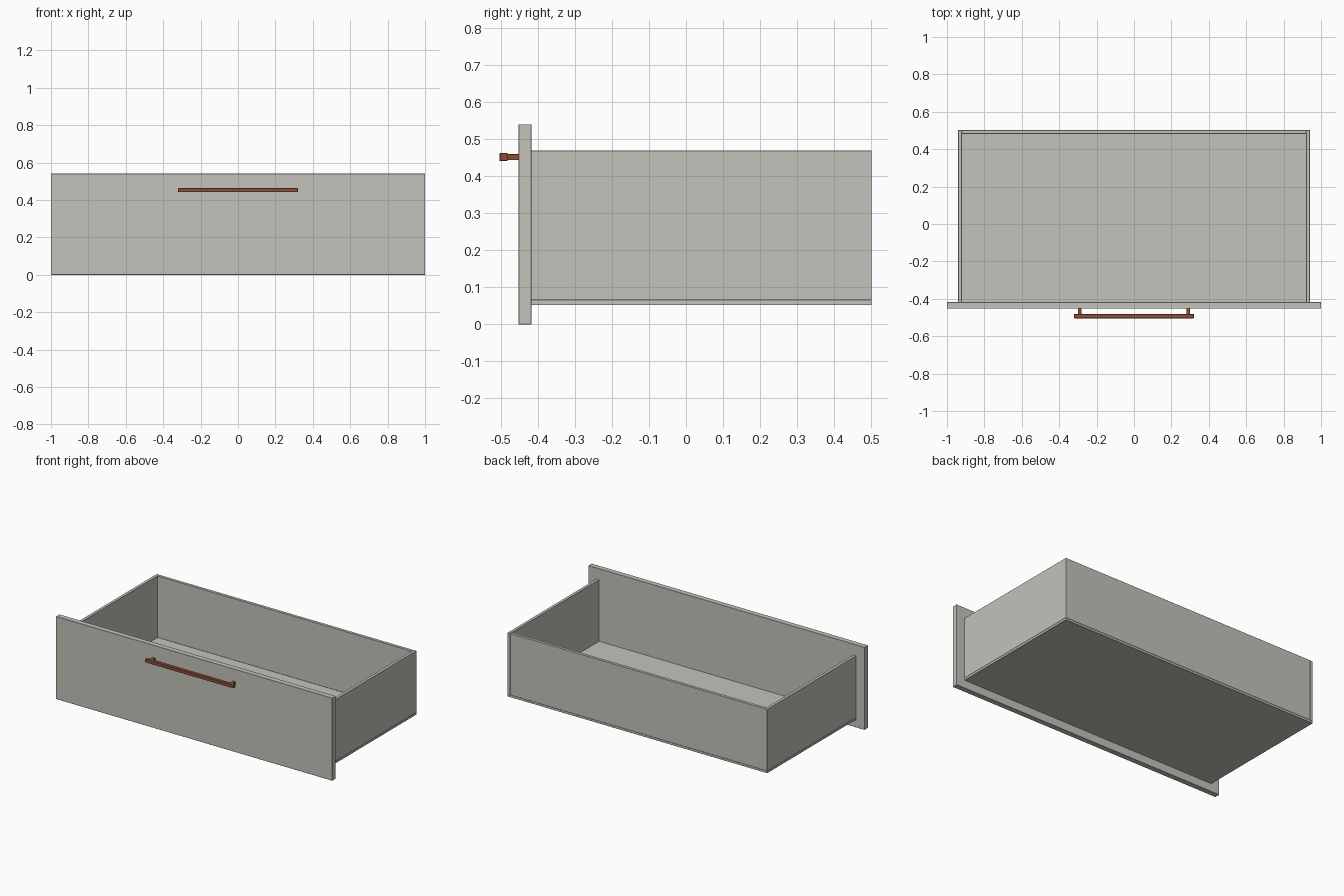
import bpy
import bmesh
from mathutils import Vector

cube = bpy.data.objects.get("Cube")
if cube:
    bpy.data.objects.remove(cube, do_unlink=True)


def material(name, colour):
    mat = bpy.data.materials.new(name)
    mat.use_nodes = True
    mat.diffuse_color = (*colour, 1)
    mat.node_tree.nodes["Principled BSDF"].inputs["Base Color"].default_value = (*colour, 1)
    return mat


def box(name, low, high, mat, bevel=0.001):
    """Box between two corners, with finely eased edges."""
    low, high = Vector(low), Vector(high)
    mesh = bpy.data.meshes.new(name)
    bm = bmesh.new()
    bmesh.ops.create_cube(bm, size=1)
    bmesh.ops.scale(bm, vec=high - low, verts=bm.verts)
    bmesh.ops.translate(bm, vec=(low + high) / 2, verts=bm.verts)
    bm.to_mesh(mesh)
    bm.free()
    mesh.materials.append(mat)
    obj = bpy.data.objects.new(name, mesh)
    bpy.context.collection.objects.link(obj)
    mod = obj.modifiers.new("eased_edges", "BEVEL")
    mod.width = bevel
    mod.segments = 1
    return obj


grey = material("warm_grey_board", (0.55, 0.54, 0.495))
brown = material("brown_handle", (0.26, 0.075, 0.035))

# Drawer extents
W, T = 0.94, 0.02
FRONT, BACK = -0.418, 0.502
FLOOR, FLOOR_TOP, RIM = 0.052, 0.067, 0.47

# Front board and floor
box("front_panel", (-1, -0.453, 0), (1, FRONT, 0.541), grey)
box("bottom_panel", (-W, FRONT, FLOOR), (W, BACK, FLOOR_TOP), grey)

# Back board sits between the two sides
box("back_panel", (-W + T, BACK - T, FLOOR_TOP), (W - T, BACK, RIM), grey)

# Sides and handle posts, mirrored
for side, s in (("left", 1), ("right", -1)):
    x = s * (W - T / 2)
    box(side + "_side_panel", (x - T / 2, FRONT, FLOOR_TOP), (x + T / 2, BACK, RIM), grey)
    px = s * 0.29
    box(side + "_handle_post", (px - 0.01, -0.484, 0.444), (px + 0.01, -0.452, 0.461), brown)

# Handle bar
box("handle_bar", (-0.32, -0.504, 0.442), (0.32, -0.482, 0.463), brown)
